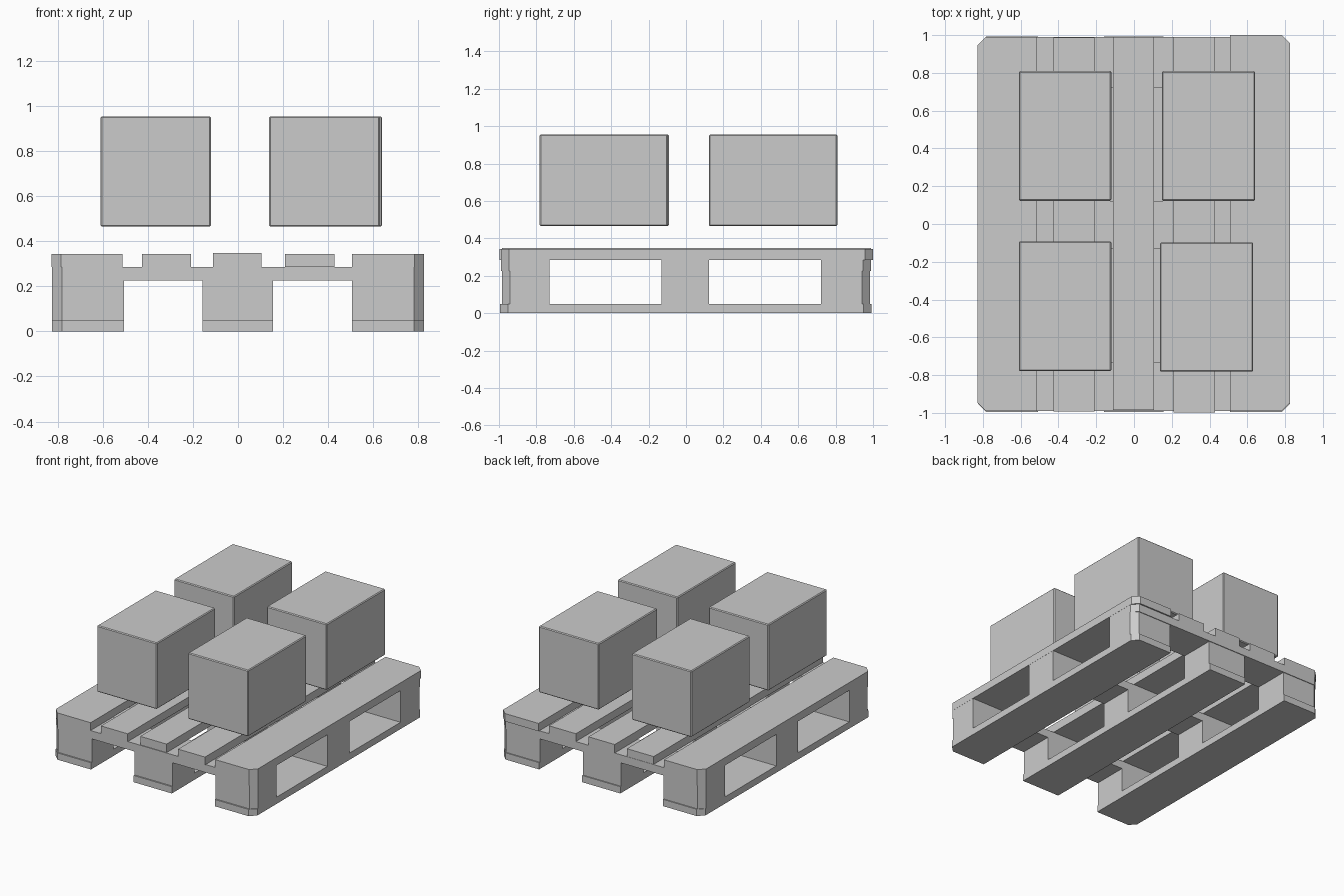
import bpy
import bmesh

cube = bpy.data.objects.get("Cube")
if cube:
    bpy.data.objects.remove(cube, do_unlink=True)

# One plain grey for the pallet and its load
grey = bpy.data.materials.new("plain grey")
grey.use_nodes = True
COLOUR = (0.6, 0.6, 0.6, 1.0)
grey.diffuse_color = COLOUR
grey.node_tree.nodes["Principled BSDF"].inputs["Base Color"].default_value = COLOUR

OUTER_X, OUTER_Y, CUT = 0.8, 0.95, 0.043


def board(name, xs, ys, zs):
    """Extruded rectangle; corners lying on the pallet's outer corners are cut off."""
    outline = []
    corners = [(xs[0], ys[0]), (xs[1], ys[0]), (xs[1], ys[1]), (xs[0], ys[1])]
    for i, (x, y) in enumerate(corners):
        if abs(x) > OUTER_X and abs(y) > OUTER_Y:
            along_x = (x - CUT * (1 if x > 0 else -1), y)
            along_y = (x, y - CUT * (1 if y > 0 else -1))
            outline += [along_y, along_x] if i % 2 == 0 else [along_x, along_y]
        else:
            outline.append((x, y))
    bm = bmesh.new()
    base = bm.faces.new([bm.verts.new((x, y, zs[0])) for x, y in outline])
    top = bmesh.ops.extrude_face_region(bm, geom=[base])
    verts = [v for v in top["geom"] if isinstance(v, bmesh.types.BMVert)]
    bmesh.ops.translate(bm, vec=(0, 0, zs[1] - zs[0]), verts=verts)
    bmesh.ops.recalc_face_normals(bm, faces=bm.faces)
    mesh = bpy.data.meshes.new(name)
    bm.to_mesh(mesh)
    bm.free()
    mesh.materials.append(grey)
    obj = bpy.data.objects.new(name, mesh)
    bpy.context.collection.objects.link(obj)
    return obj


columns = {"right": (-0.825, -0.507), "middle": (-0.158, 0.155), "left": (0.507, 0.825)}
rows = {"front": (-0.99, -0.73), "middle": (-0.132, 0.123), "back": (0.722, 0.99)}

# Bottom runners, and the support blocks standing on them
for side, xs in columns.items():
    board(f"{side}_runner", xs, (-0.995, 0.993), (0, 0.05))
    for place, ys in rows.items():
        inner = (max(ys[0], -0.985), min(ys[1], 0.985))
        board(f"{side}_{place}_block", xs, inner, (0.05, 0.226))

# Cross boards over each row of blocks
for place, ys in rows.items():
    board(f"{place}_cross_board", (-0.825, 0.825), ys, (0.226, 0.285))

# Deck boards running front to back
deck = [
    ("right_deck_board", (-0.828, -0.513), (-0.99, 0.99), 0.343),
    ("inner_right_deck_board", (-0.427, -0.208), (-0.992, 0.988), 0.343),
    ("middle_deck_board", (-0.11, 0.105), (-0.985, 0.99), 0.348),
    ("inner_left_deck_board", (0.208, 0.428), (-0.997, 0.99), 0.343),
    ("left_deck_board", (0.507, 0.826), (-0.99, 1.0), 0.343),
]
for name, xs, ys, top in deck:
    board(name, xs, ys, (0.285, top))

# Four boxes hovering above the deck, with slightly eased edges
boxes = [
    ("front_right_box", (-0.61, -0.12), (-0.778, -0.092)),
    ("front_left_box", (0.138, 0.63), (-0.782, -0.097)),
    ("back_right_box", (-0.61, -0.12), (0.123, 0.809)),
    ("back_left_box", (0.148, 0.64), (0.123, 0.809)),
]
for name, xs, ys in boxes:
    box = board(name, xs, ys, (0.465, 0.955))
    bevel = box.modifiers.new("eased edges", "BEVEL")
    bevel.width = 0.006
    bevel.segments = 1
